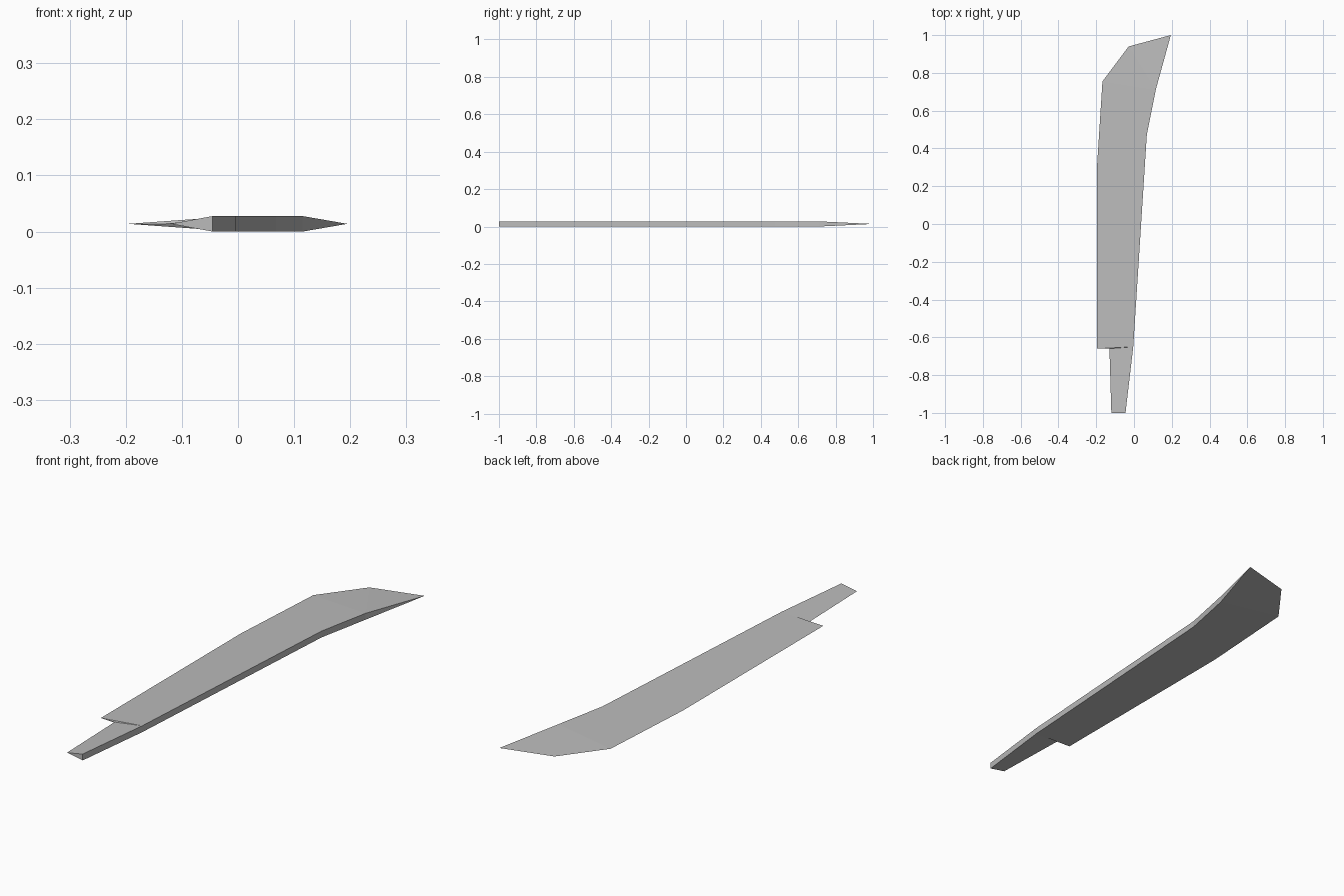
import bpy
import bmesh

cube = bpy.data.objects.get("Cube")
if cube:
    bpy.data.objects.remove(cube, do_unlink=True)

STEEL = (0.5, 0.5, 0.5, 1.0)
HALF = 0.0138  # half of the spine thickness

steel = bpy.data.materials.new("steel_grey")
steel.use_nodes = True
steel.diffuse_color = STEEL
steel.node_tree.nodes["Principled BSDF"].inputs["Base Color"].default_value = STEEL

bm = bmesh.new()


def edge_point(x, y):
    return bm.verts.new((x, y, HALF))


def spine_pair(x, y):
    return [bm.verts.new((x, y, z)) for z in (0, 2 * HALF)]


# Thick back of the blade, from the tang end towards the tip
spine = [spine_pair(x, y) for x, y in
         [(-0.045, -1), (-0.004, -0.65), (0.068, 0.475), (0.115, 0.71)]]
# Sharp side: tang, notch, heel, belly and the point
tang, notch, heel, belly, shoulder, clip, tip = [edge_point(x, y) for x, y in
    [(-0.12, -1), (-0.13, -0.66), (-0.196, -0.66), (-0.196, 0.3),
     (-0.167, 0.755), (-0.028, 0.94), (0.195, 1)]]

# Wedge sides, the same on the lower and upper faces
for side in (0, 1):
    end, root, bend, taper = [pair[side] for pair in spine]
    for face in [(tang, end, root, notch),       # tang
                 (notch, root, heel),            # step at the heel
                 (heel, root, bend, belly),      # main blade
                 (belly, bend, shoulder), (bend, taper, shoulder),
                 (shoulder, taper, clip), (clip, taper, tip)]:
        bm.faces.new(face)

# Flat back, tang end and the tapering point
for a, b in zip(spine, spine[1:]):
    bm.faces.new((a[0], b[0], b[1], a[1]))
bm.faces.new((tang, spine[0][0], spine[0][1]))
bm.faces.new((spine[-1][0], tip, spine[-1][1]))

bmesh.ops.recalc_face_normals(bm, faces=bm.faces[:])
mesh = bpy.data.meshes.new("blade")
bm.to_mesh(mesh)
bm.free()
mesh.materials.append(steel)
bpy.context.collection.objects.link(bpy.data.objects.new("blade", mesh))
